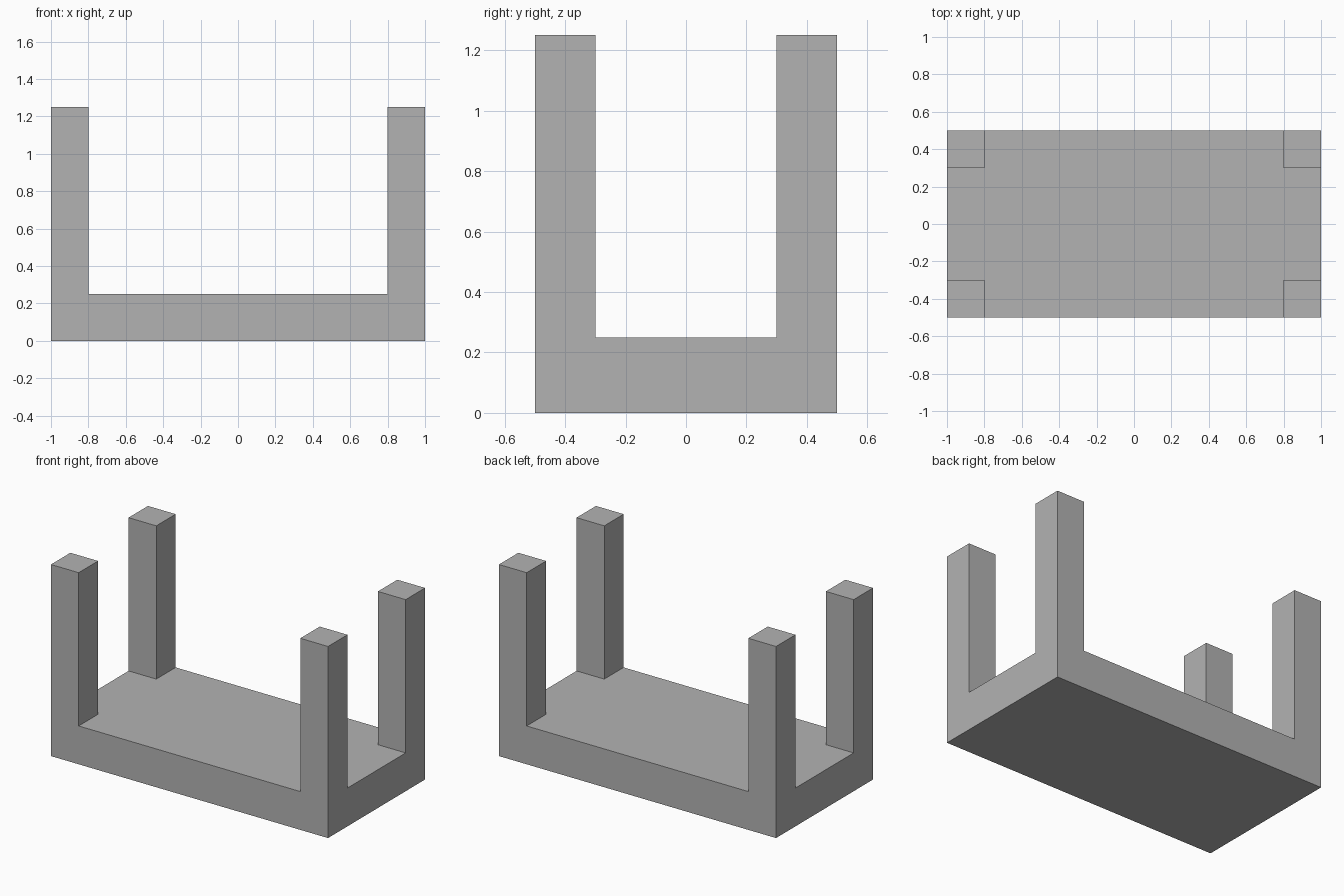
import bpy

cube = bpy.data.objects.get("Cube")
if cube:
    bpy.data.objects.remove(cube, do_unlink=True)

# Single plain grey
grey = bpy.data.materials.new("plain_grey")
grey.use_nodes = True
colour = (0.45, 0.45, 0.45, 1)
grey.diffuse_color = colour
grey.node_tree.nodes["Principled BSDF"].inputs["Base Color"].default_value = colour

LENGTH, WIDTH, THICK = 2.0, 1.0, 0.25
LEG, LEG_HEIGHT = 0.2, 1.0


def box(name, size, centre):
    bpy.ops.mesh.primitive_cube_add(size=1, location=centre)
    obj = bpy.context.object
    obj.name = name
    obj.scale = size
    bpy.ops.object.transform_apply(location=False, rotation=False, scale=True)
    obj.data.materials.append(grey)
    return obj


# Slab lying on the ground
box("tabletop", (LENGTH, WIDTH, THICK), (0, 0, THICK / 2))

# Square legs rising flush from each corner
for side, sx in (("left", 1), ("right", -1)):
    for end, sy in (("front", -1), ("back", 1)):
        box(f"{end}_{side}_leg", (LEG, LEG, LEG_HEIGHT),
            (sx * (LENGTH - LEG) / 2, sy * (WIDTH - LEG) / 2, THICK + LEG_HEIGHT / 2))
